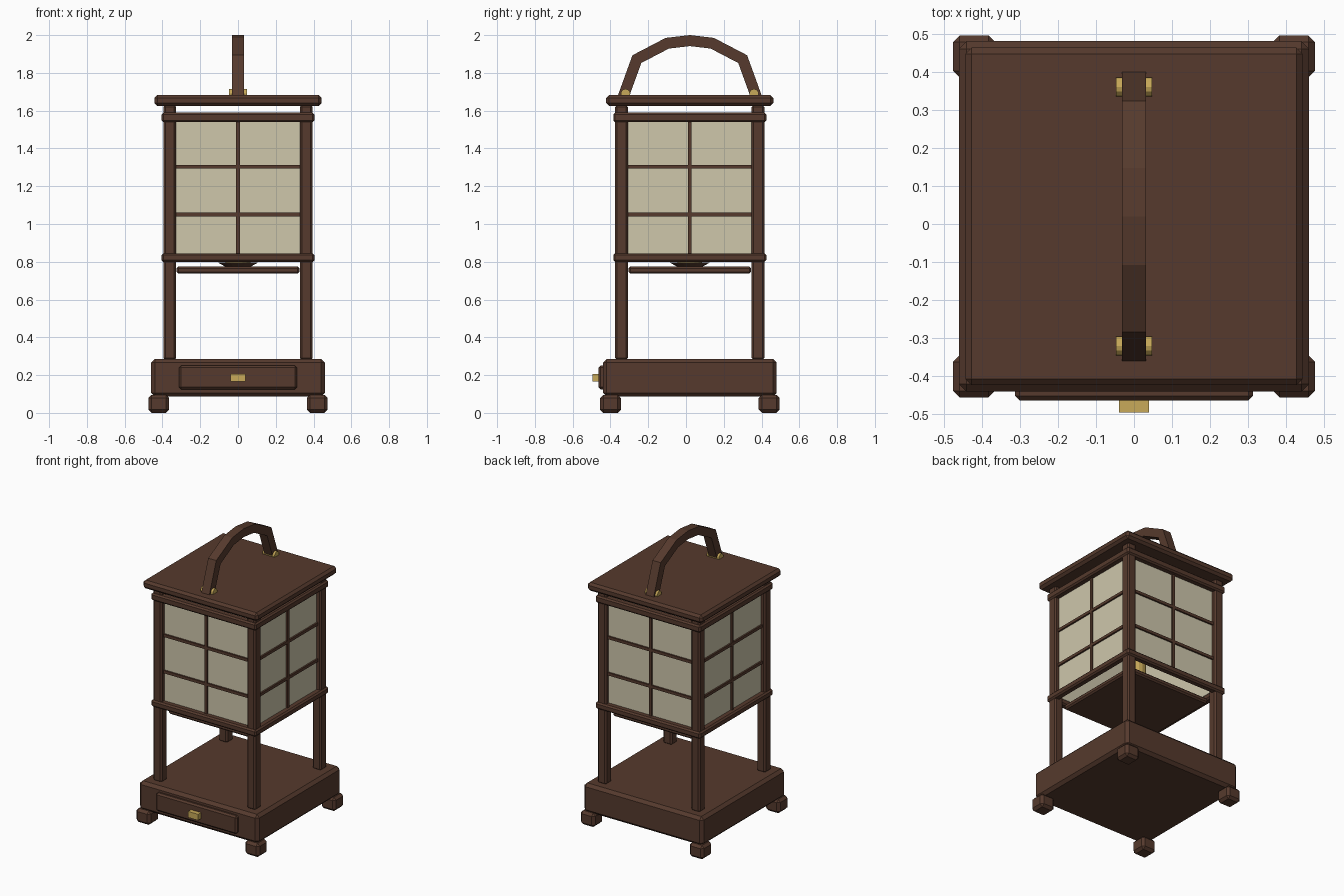
import bpy, bmesh, math
from mathutils import Vector

cube = bpy.data.objects.get("Cube")
if cube:
    bpy.data.objects.remove(cube, do_unlink=True)

CY = 0.02  # body centre in y; the drawer knob balances the depth


def material(name, rgb):
    m = bpy.data.materials.new(name)
    m.use_nodes = True
    m.diffuse_color = (*rgb, 1)
    bsdf = next(n for n in m.node_tree.nodes if n.type == 'BSDF_PRINCIPLED')
    bsdf.inputs["Base Color"].default_value = (*rgb, 1)
    return m


WOOD = material("dark_wood", (0.092, 0.042, 0.026))
PAPER = material("rice_paper", (0.62, 0.57, 0.41))
BRASS = material("brass", (0.58, 0.40, 0.10))


def finish(name, bm, mat):
    bmesh.ops.recalc_face_normals(bm, faces=bm.faces[:])
    mesh = bpy.data.meshes.new(name)
    bm.to_mesh(mesh)
    bm.free()
    mesh.materials.append(mat)
    ob = bpy.data.objects.new(name, mesh)
    bpy.context.collection.objects.link(ob)
    return ob


def box(name, centre, size, mat=WOOD, bevel=0.0):
    """Box with chamfered edges; centre is relative to the body axis."""
    bm = bmesh.new()
    bmesh.ops.create_cube(bm, size=1)
    for v in bm.verts:
        v.co = Vector(a * b for a, b in zip(v.co, size))
    if bevel:
        bmesh.ops.bevel(bm, geom=bm.edges[:], offset=bevel, segments=1,
                        affect='EDGES', profile=0.5)
    ob = finish(name, bm, mat)
    ob.location = (centre[0], centre[1] + CY, centre[2])
    return ob


def cone(name, centre, r_low, r_high, depth, mat, sides=16, along_x=False):
    bm = bmesh.new()
    bmesh.ops.create_cone(bm, cap_ends=True, segments=sides,
                          radius1=r_low, radius2=r_high, depth=depth)
    ob = finish(name, bm, mat)
    ob.location = (centre[0], centre[1] + CY, centre[2])
    if along_x:
        ob.rotation_euler.y = math.pi / 2
    return ob


def sweep(name, path, width, thick, mat):
    """Mitred rectangular bar along a path of (y, z) points."""
    bm = bmesh.new()
    pts = [Vector(p) for p in path]
    rings = []
    for i, p in enumerate(pts):
        before = (p - pts[i - 1]).normalized() if i else None
        after = (pts[i + 1] - p).normalized() if i < len(pts) - 1 else None
        d1, d2 = before or after, after or before
        n1, n2 = Vector((-d1.y, d1.x)), Vector((-d2.y, d2.x))
        n = (n1 + n2).normalized()
        if i in (0, len(pts) - 1):
            n = Vector((1 if n.x > 0 else -1, 0))  # ends cut level with the roof
        n *= thick / 2 / n.dot(n1)
        rings.append([bm.verts.new((s * width / 2, q.x, q.y))
                      for s, q in ((-1, p - n), (1, p - n), (1, p + n), (-1, p + n))])
    for a, b in zip(rings, rings[1:]):
        for k in range(4):
            bm.faces.new((a[k], a[(k + 1) % 4], b[(k + 1) % 4], b[k]))
    bm.faces.new(rings[0])
    bm.faces.new(rings[-1])
    ob = finish(name, bm, mat)
    ob.location.y = CY
    return ob


# Base with drawer
box("base", (0, 0, 0.186), (0.92, 0.92, 0.2), bevel=0.02)
box("drawer_front", (0, -0.465, 0.188), (0.624, 0.036, 0.126), bevel=0.011)
box("drawer_knob", (0, -0.498, 0.186), (0.078, 0.034, 0.042), BRASS)

# Feet and corner posts
for sx, lr in ((-1, "right"), (1, "left")):
    for sy, fb in ((-1, "front"), (1, "back")):
        box(f"foot_{fb}_{lr}", (sx * 0.42, sy * 0.42, 0.048), (0.11, 0.11, 0.096), bevel=0.017)
        box(f"post_{fb}_{lr}", (sx * 0.361, sy * 0.361, 0.955), (0.068, 0.068, 1.35), bevel=0.011)

# Four sides of the lantern: rails, paper and grid bars
for k, side in enumerate(("front", "left", "back", "right")):
    ang = k * math.pi / 2
    out = Vector((math.sin(ang), -math.cos(ang), 0))

    def panel_box(name, dist, z, width, depth, height, mat=WOOD, bevel=0.0):
        size = (width, depth, height) if k % 2 == 0 else (depth, width, height)
        c = out * dist
        box(f"{name}_{side}", (c.x, c.y, z), size, mat, bevel)

    panel_box("lower_rail", 0.38, 0.822, 0.81, 0.05, 0.046, bevel=0.01)
    panel_box("upper_rail", 0.38, 1.564, 0.81, 0.05, 0.05, bevel=0.01)
    panel_box("paper", 0.358, 1.193, 0.66, 0.012, 0.72, PAPER)
    panel_box("grid_upright", 0.364, 1.193, 0.02, 0.022, 0.72)
    for label, z in (("low", 1.05), ("high", 1.303)):
        panel_box(f"grid_crossbar_{label}", 0.364, z, 0.66, 0.022, 0.02)

# Tray with candle dish and cup
box("tray", (0, 0, 0.756), (0.65, 0.65, 0.038), bevel=0.01)
cone("candle_dish", (0, 0, 0.785), 0.065, 0.108, 0.024, WOOD)
cone("candle_cup", (0, 0, 0.92), 0.065, 0.065, 0.25, BRASS)

# Roof slab
box("roof", (0, 0, 1.654), (0.886, 0.886, 0.058), bevel=0.016)

# Carrying handle with brass pivots
half = [(-0.35, 1.68), (-0.28, 1.873), (-0.119, 1.957)]
path = half + [(0, 1.971)] + [(-y, z) for y, z in reversed(half)]
sweep("handle", path, 0.062, 0.058, WOOD)
for sy, fb in ((-1, "front"), (1, "back")):
    cone(f"handle_pivot_{fb}", (0, sy * 0.34, 1.69), 0.025, 0.025, 0.094, BRASS, 12, True)
